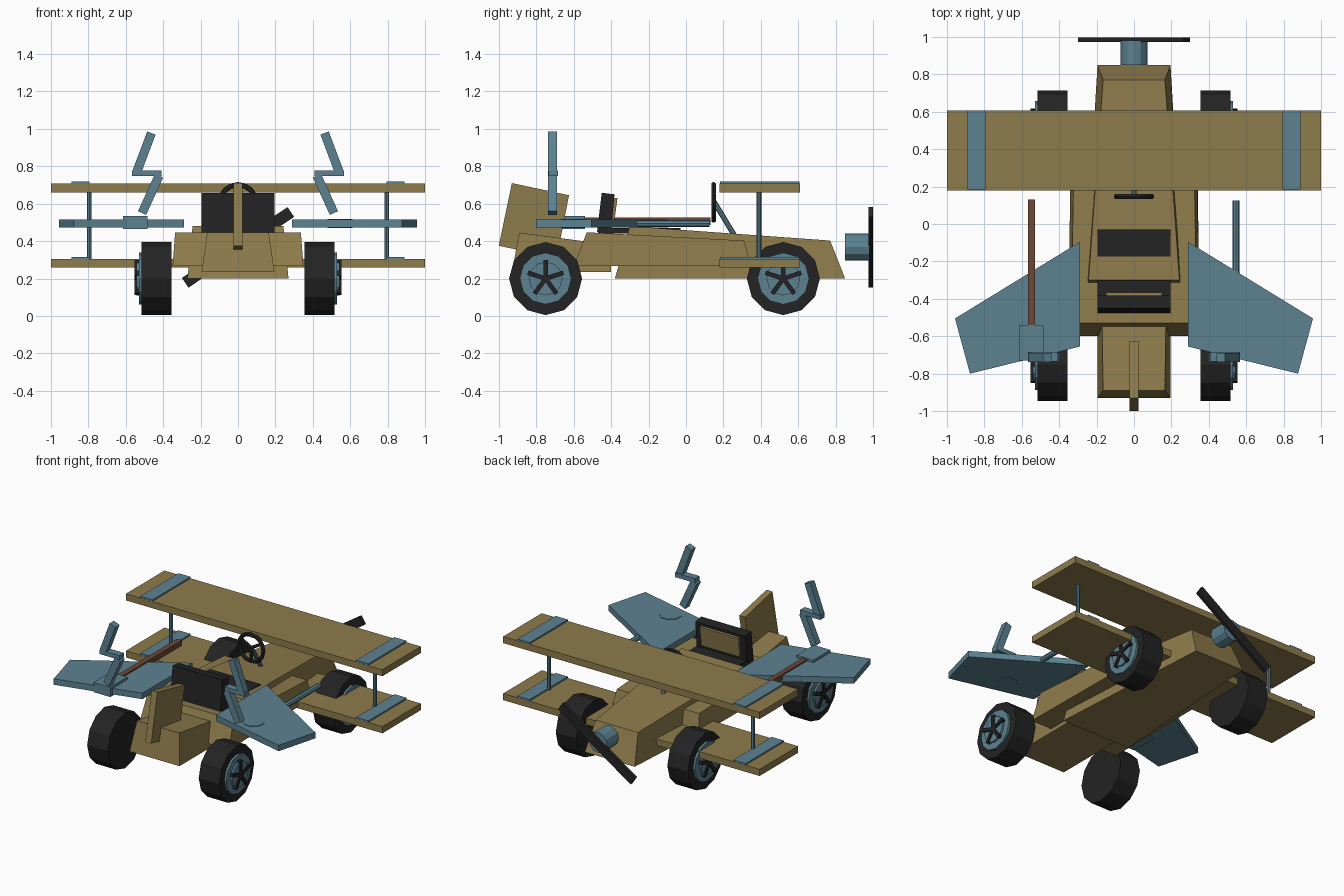
import bpy, bmesh, math
from mathutils import Matrix, Vector

if "Cube" in bpy.data.objects:
    bpy.data.objects.remove(bpy.data.objects["Cube"])


def material(name, rgb):
    m = bpy.data.materials.new(name)
    m.diffuse_color = (*rgb, 1)
    m.use_nodes = True
    m.node_tree.nodes["Principled BSDF"].inputs["Base Color"].default_value = m.diffuse_color
    return m


TAN = material("tan", (0.27, 0.20, 0.072))
TEAL = material("teal", (0.107, 0.223, 0.283))
BLACK = material("black", (0.017, 0.017, 0.017))
BROWN = material("brown", (0.147, 0.065, 0.038))


def finish(bm, name, mat):
    bmesh.ops.recalc_face_normals(bm, faces=bm.faces)
    me = bpy.data.meshes.new(name)
    bm.to_mesh(me)
    bm.free()
    me.materials.append(mat)
    ob = bpy.data.objects.new(name, me)
    bpy.context.collection.objects.link(ob)
    return ob


def bridge(name, mat, a, b):
    """Solid between two matching point loops."""
    bm = bmesh.new()
    va = [bm.verts.new(p) for p in a]
    vb = [bm.verts.new(p) for p in b]
    bm.faces.new(va)
    bm.faces.new(vb[::-1])
    n = len(a)
    for i in range(n):
        j = (i + 1) % n
        bm.faces.new((va[i], vb[i], vb[j], va[j]))
    return finish(bm, name, mat)


def hull(name, mat, profile):
    """Side profile of (y, z, half width), mirrored across x."""
    return bridge(name, mat, [(-w, y, z) for y, z, w in profile],
                  [(w, y, z) for y, z, w in profile])


def box(name, mat, x, y, z, rot=None):
    """Box from ranges, optionally turned about its centre by (angle, axis)."""
    bm = bmesh.new()
    size = [r[1] - r[0] for r in (x, y, z)]
    mid = Vector([(r[0] + r[1]) / 2 for r in (x, y, z)])
    turn = Matrix.Rotation(rot[0], 4, rot[1]) if rot else Matrix()
    bmesh.ops.create_cube(bm, size=1, matrix=Matrix.Translation(mid) @ turn @ Matrix.Diagonal((*size, 1)))
    return finish(bm, name, mat)


def rod(name, mat, p, q, r, n=8, spin=0):
    """Cylinder between two points."""
    p, q = Vector(p), Vector(q)
    d = q - p
    bm = bmesh.new()
    m = Matrix.Translation((p + q) / 2) @ d.to_track_quat('Z', 'Y').to_matrix().to_4x4() @ Matrix.Rotation(spin, 4, 'Z')
    bmesh.ops.create_cone(bm, cap_ends=True, segments=n, radius1=r, radius2=r, depth=d.length, matrix=m)
    return finish(bm, name, mat)


# Fuselage: engine end, side pods, tail box and fin
hull("main_body", TAN, [(-0.38, 0.20, 0.27), (0.85, 0.20, 0.195),
                        (0.77, 0.403, 0.165), (-0.30, 0.48, 0.243)])
hull("side_pods", TAN, [(-0.60, 0.267, 0.35), (0.35, 0.267, 0.34),
                        (0.31, 0.403, 0.322), (-0.53, 0.447, 0.336)])
hull("tail_box", TAN, [(-0.93, 0.235, 0.195), (-0.40, 0.235, 0.195),
                       (-0.40, 0.385, 0.17), (-0.55, 0.40, 0.17), (-0.89, 0.445, 0.165)])
hull("tail_fin", TAN, [(-1.0, 0.375, 0.023), (-0.69, 0.31, 0.023),
                       (-0.625, 0.645, 0.023), (-0.93, 0.71, 0.023)])

# Seat with a reclined back and a padded panel
box("seat_base", BLACK, (-0.195, 0.195), (-0.47, -0.03), (0.44, 0.471))
hull("seat_back", BLACK, [(-0.475, 0.45, 0.195), (-0.40, 0.45, 0.195),
                          (-0.382, 0.65, 0.195), (-0.45, 0.658, 0.195)])
hull("seat_panel", TAN, [(-0.41, 0.49, 0.15), (-0.385, 0.49, 0.15),
                         (-0.366, 0.63, 0.15), (-0.40, 0.633, 0.15)])

# Steering wheel and column
bpy.ops.mesh.primitive_torus_add(location=(0, 0.147, 0.607), rotation=(math.pi / 2, 0, 0),
                                 major_segments=16, minor_segments=6,
                                 major_radius=0.095, minor_radius=0.014)
ring = bpy.context.object
ring.name = "steering_ring"
ring.data.materials.append(BLACK)
for k in range(3):
    a = math.radians(-90 + 120 * k)
    rod("steering_spoke", BLACK, (0, 0.147, 0.607),
        (0.095 * math.cos(a), 0.147, 0.607 + 0.095 * math.sin(a)), 0.011, 6)
rod("steering_column", TEAL, (0, 0.15, 0.61), (0, 0.265, 0.42), 0.014)

# Upper and lower planes with bands and struts
for name, z in (("upper", 0.66), ("lower", 0.258)):
    box(name + "_plane", TAN, (-1, 1), (0.18, 0.608), (z, z + 0.047))
    for s in (-1, 1):
        box(name + "_band", TEAL, sorted((s * 0.795, s * 0.89)), (0.181, 0.607), (z + 0.046, z + 0.058))

# Propeller and hub
rod("propeller_hub", TEAL, (0, 0.85, 0.368), (0, 0.98, 0.368), 0.072, 12)
box("propeller", BLACK, (-0.34, 0.34), (0.974, 0.998), (0.335, 0.398), (-math.radians(33.8), 'Y'))


# Wheels: tyre, stepped rim and five-spoke star
def wheel(s, y):
    z = 0.2

    def disc(name, mat, x0, x1, r):
        rod(name, mat, (s * x0, y, z), (s * x1, y, z), r, 12)
    disc("tyre", BLACK, 0.355, 0.515, 0.195)
    disc("rim", TEAL, 0.50, 0.53, 0.138)
    disc("rim_centre", TEAL, 0.52, 0.543, 0.09)
    for k in range(5):
        a = math.radians(90 + 72 * k)
        c, n = math.cos(a), math.sin(a)
        loop = [(u * c - v * n, u * n + v * c)
                for u, v in ((0, -0.012), (0.1, -0.012), (0.1, 0.012), (0, 0.012))]
        bridge("wheel_spoke", BLACK, [(s * 0.525, y + p, z + q) for p, q in loop],
               [(s * 0.553, y + p, z + q) for p, q in loop])


for s in (-1, 1):
    for y in (-0.75, 0.52):
        wheel(s, y)
    rod("strut", TEAL, (s * 0.795, 0.39, 0.30), (s * 0.795, 0.39, 0.665), 0.013)

    # Swept rear wing
    plan = [(0.288, -0.095), (0.957, -0.505), (0.877, -0.80), (0.288, -0.655)]
    bridge("rear_wing", TEAL, [(s * x, y, 0.473) for x, y in plan],
           [(s * x, y, 0.515) for x, y in plan])

    # Zigzag mast
    for (xa, za), (xb, zb) in (((0.463, 0.978), (0.543, 0.765)), ((0.422, 0.75), (0.513, 0.55))):
        d = Vector((xb - xa, 0, zb - za)).normalized() * 0.024
        loop = [(xa - d.z, za + d.x), (xb - d.z, zb + d.x), (xb + d.z, zb - d.x), (xa + d.z, za - d.x)]
        bridge("mast_bar", TEAL, [(s * x, -0.737, z) for x, z in loop],
               [(s * x, -0.69, z) for x, z in loop])
    box("mast_link", TEAL, sorted((s * 0.41, s * 0.567)), (-0.735, -0.685), (0.748, 0.778))

# Wing-mounted barrels: square mount on one side, round mount on the other
box("brown_barrel", BROWN, (-0.566, -0.528), (-0.56, 0.13), (0.487, 0.525))
box("square_mount", TEAL, (-0.615, -0.485), (-0.73, -0.54), (0.464, 0.533))
rod("teal_barrel", TEAL, (0.545, -0.55, 0.495), (0.545, 0.125, 0.495), 0.019)
rod("round_mount", TEAL, (0.545, -0.605, 0.47), (0.545, -0.605, 0.519), 0.072, 8, math.pi / 8)
